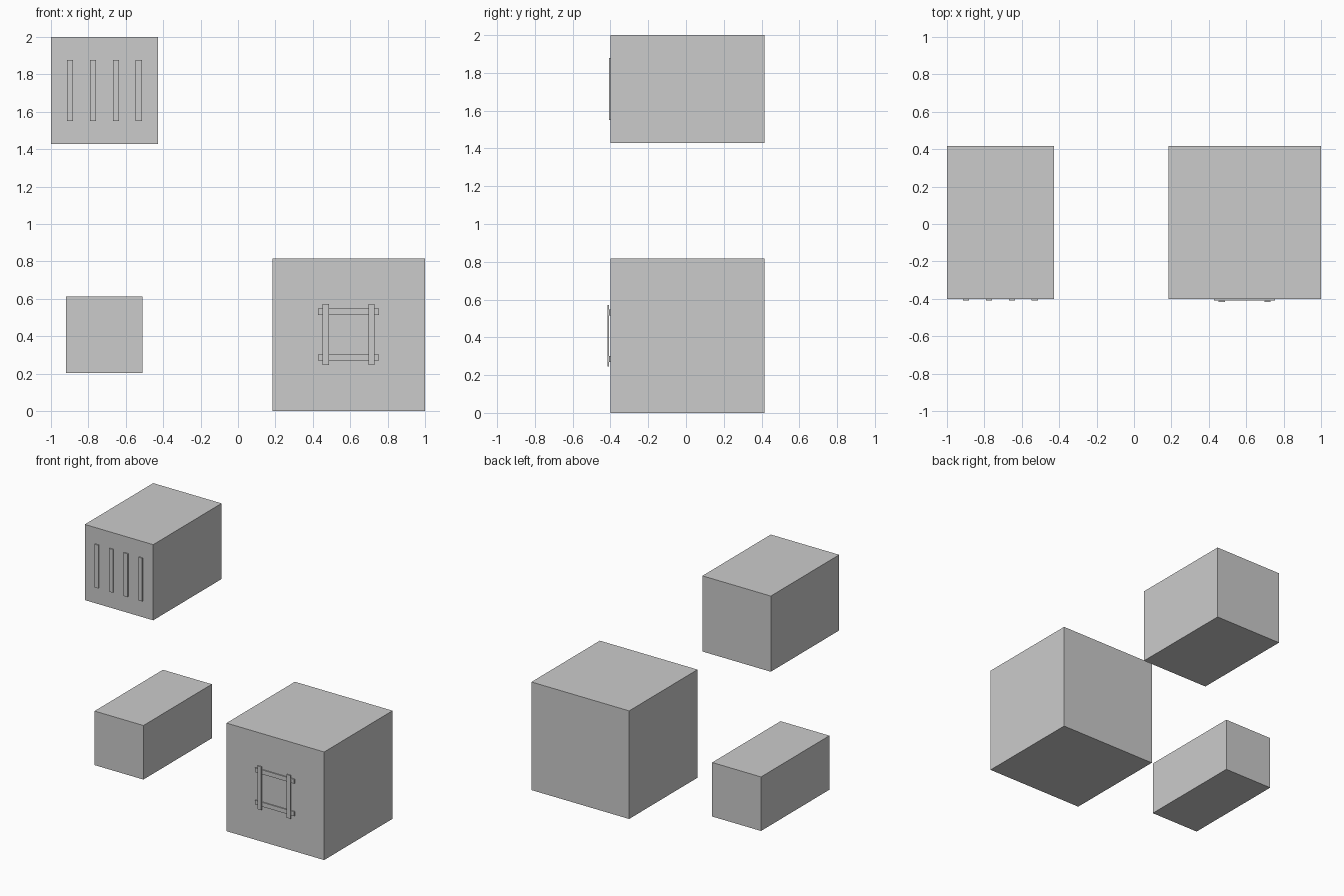
import bpy

if "Cube" in bpy.data.objects:
    bpy.data.objects.remove(bpy.data.objects["Cube"])

S = 2 / 2.45             # size of the large crate
FRONT = -0.40            # y of the crate fronts


def box(name, x, z, w, h, y0, y1):
    """Box centred on x, z, spanning y0 to y1."""
    bpy.ops.mesh.primitive_cube_add(size=1, location=(x, (y0 + y1) / 2, z))
    ob = bpy.context.object
    ob.name = name
    ob.scale = (w, y1 - y0, h)
    bpy.ops.object.transform_apply(location=False, rotation=False, scale=True)
    return ob


LEFT_X, RIGHT_X = -1 + 0.35 * S, 1 - 0.5 * S
LOW_Z, HIGH_Z = 0.5 * S, 2 - 0.35 * S

# Three crates of equal depth
for name, x, z, size in (("large_crate", RIGHT_X, LOW_Z, 1.0),
                         ("medium_crate", LEFT_X, HIGH_Z, 0.7),
                         ("small_crate", LEFT_X, LOW_Z, 0.5)):
    box(name, x, z, size * S, size * S, FRONT, FRONT + S)

LONG, THIN, T = 0.4 * S, 0.04 * S, 0.01 * S

# Four upright slats on the medium crate
for i in range(4):
    box(f"slat_{i + 1}", LEFT_X + (i - 1.5) * 0.15 * S, HIGH_Z,
        THIN, LONG, FRONT - T, FRONT)

# Crossed frame on the large crate: rails behind, posts in front
for side, label in ((-1, "a"), (1, "b")):
    d = side * 0.15 * S
    box(f"frame_rail_{label}", RIGHT_X, LOW_Z + d, LONG, THIN, FRONT - T, FRONT)
    box(f"frame_post_{label}", RIGHT_X + d, LOW_Z, THIN, LONG,
        FRONT - 2 * T, FRONT - T)
